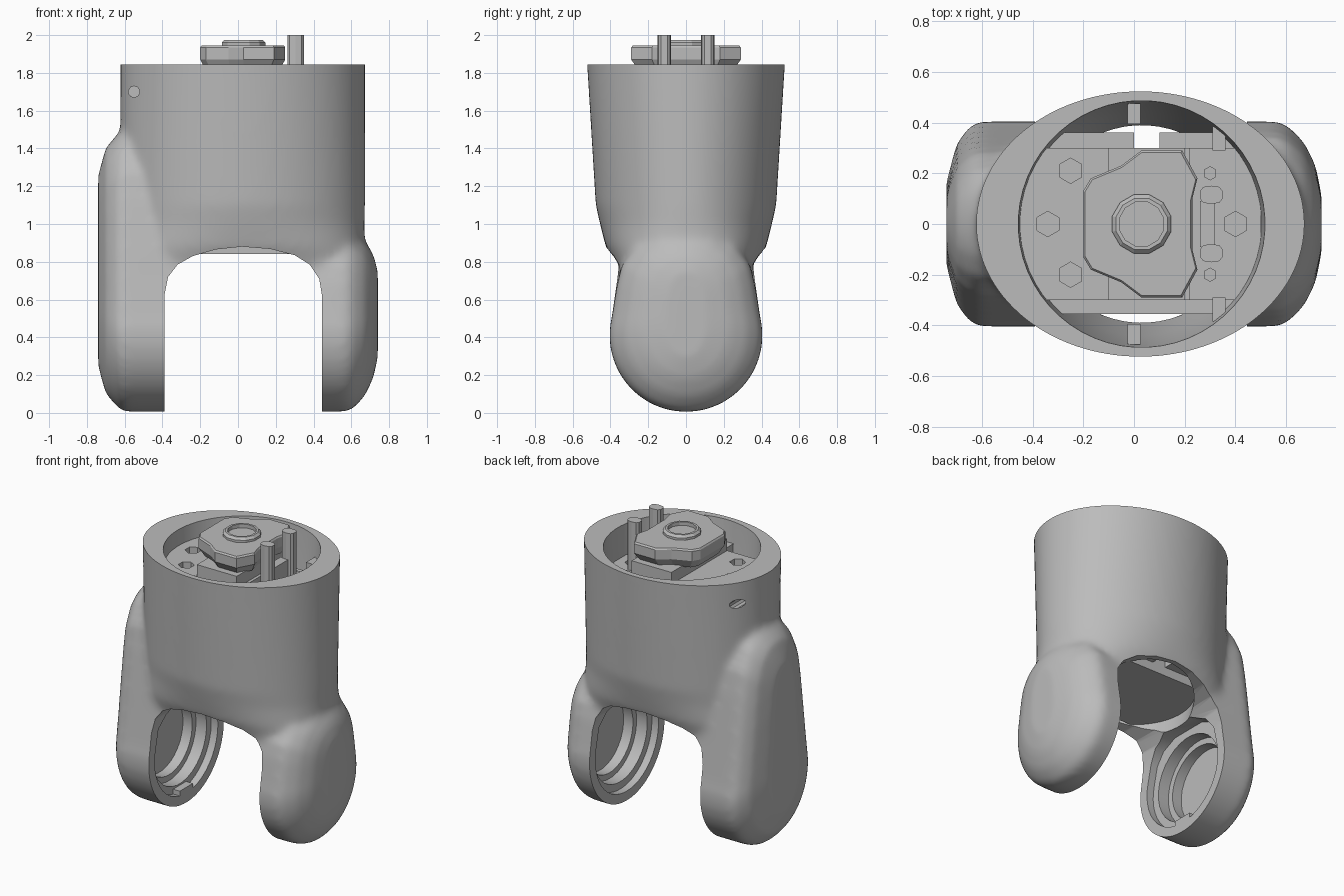
import bpy, bmesh, math
from mathutils import Vector

if "Cube" in bpy.data.objects:
    bpy.data.objects.remove(bpy.data.objects["Cube"])

grey = bpy.data.materials.new("satin_grey")
grey.use_nodes = True
grey.diffuse_color = (0.5, 0.5, 0.5, 1)
grey.node_tree.nodes["Principled BSDF"].inputs["Base Color"].default_value = (0.5, 0.5, 0.5, 1)


def loft(name, rings):
    """Closed solid through rings of equal point count."""
    bm = bmesh.new()
    loops = [[bm.verts.new(p) for p in ring] for ring in rings]
    n = len(loops[0])
    for a, b in zip(loops, loops[1:]):
        for i in range(n):
            j = (i + 1) % n
            bm.faces.new((a[i], a[j], b[j], b[i]))
    bm.faces.new(loops[0])
    bm.faces.new(loops[-1])
    bmesh.ops.recalc_face_normals(bm, faces=bm.faces)
    mesh = bpy.data.meshes.new(name)
    bm.to_mesh(mesh)
    bm.free()
    mesh.materials.append(grey)
    ob = bpy.data.objects.new(name, mesh)
    bpy.context.collection.objects.link(ob)
    return ob


def place(axis, u, v, t):
    return Vector({"x": (t, u, v), "y": (u, t, v), "z": (u, v, t)}[axis])


def prism(name, axis, outline, t0, t1):
    return loft(name, [[place(axis, u, v, t) for u, v in outline] for t in (t0, t1)])


def oval(cu, cv, ru, rv, n, power=2):
    pts = []
    for i in range(n):
        a = math.tau * (i + 0.5) / n
        c, s = math.cos(a), math.sin(a)
        pts.append((cu + ru * math.copysign(abs(c) ** (2 / power), c),
                    cv + rv * math.copysign(abs(s) ** (2 / power), s)))
    return pts


def rod(name, axis, u, v, r, t0, t1, n=32):
    return prism(name, axis, oval(u, v, r, r, n), t0, t1)


def box(name, x0, x1, y0, y1, z0, z1):
    return prism(name, "z", [(x0, y0), (x1, y0), (x1, y1), (x0, y1)], z0, z1)


def apply(ob, mod):
    bpy.context.view_layer.objects.active = ob
    bpy.ops.object.modifier_apply(modifier=mod.name)


def combine(ob, other, operation):
    mod = ob.modifiers.new(operation.lower(), "BOOLEAN")
    mod.operation = operation
    mod.solver = "EXACT"
    mod.object = other
    apply(ob, mod)
    bpy.data.objects.remove(other)


def blend(ob):
    """Melt the joined solids together with soft fillets."""
    mod = ob.modifiers.new("remesh", "REMESH")
    mod.mode = "VOXEL"
    mod.voxel_size = 0.02
    apply(ob, mod)
    mod = ob.modifiers.new("soften", "SMOOTH")
    mod.factor = 0.5
    mod.iterations = 14
    apply(ob, mod)


def smooth(ob, angle=32):
    bpy.ops.object.select_all(action="DESELECT")
    ob.select_set(True)
    bpy.context.view_layer.objects.active = ob
    bpy.ops.object.shade_smooth_by_angle(angle=math.radians(angle))


def mirrored(half):
    """Half outline from bottom to top, mirrored in its first coordinate."""
    return half + [(-u, v) for u, v in reversed(half)]


def lower_disc(steps=12):
    """Right half of the round arm end, bottom to just past the middle."""
    return [(0.405 * math.sin(a), 0.41 - 0.405 * math.cos(a))
            for a in (math.radians(5 + 100 * i / steps) for i in range(steps + 1))]


def arm(name, outline, cz, sections):
    return loft(name, [[Vector((x, y * sy, cz + (z - cz) * sz)) for y, z in outline]
                       for x, sy, sz in sections])


# Tapered oval sleeve: height, half width, half depth, squareness
sleeve = [(0.5, 0.62, 0.33, 3.2), (0.72, 0.64, 0.355, 3.2), (0.8, 0.645, 0.385, 2.8),
          (0.88, 0.645, 0.425, 2.4), (1.0, 0.645, 0.455, 2.1),
          (1.1, 0.648, 0.478, 2), (2.0, 0.648, 0.533, 2)]
body = loft("fork_body", [[Vector((x, y, z)) for x, y in oval(0.025, 0, rx, ry, 72, p)]
                          for z, rx, ry, p in sleeve])

# Short domed arm on the left, tall one on the right
short_outline = mirrored(lower_disc() + [(0.365, 0.68), (0.34, 0.78), (0.27, 0.88),
                                         (0.16, 0.95), (0.05, 0.98)])
tall_outline = mirrored(lower_disc() + [(0.365, 0.7), (0.345, 0.85), (0.31, 1.1),
                                        (0.28, 1.27), (0.21, 1.41), (0.12, 1.48), (0.04, 1.5)])
combine(body, arm("short_arm", short_outline, 0.55,
                  [(0.25, 1, 1), (0.57, 1, 1), (0.61, 0.95, 0.97), (0.67, 0.8, 0.85),
                   (0.715, 0.58, 0.68), (0.74, 0.28, 0.48)]), "UNION")
combine(body, arm("tall_arm", tall_outline, 0.75,
                  [(-0.2, 1, 1), (-0.61, 1, 1), (-0.65, 0.95, 0.95),
                   (-0.7, 0.78, 0.87), (-0.74, 0.4, 0.68)]), "UNION")
blend(body)

# Flat rim
combine(body, box("rim_cutter", -1, 1, -1, 1, 1.845, 2.2), "DIFFERENCE")

# Arch between the arms
arch = [(-0.39, -0.1), (-0.39, 0.62), (-0.37, 0.72), (-0.32, 0.785), (-0.24, 0.83),
        (-0.12, 0.865), (0.02, 0.88), (0.17, 0.868), (0.3, 0.835), (0.38, 0.785),
        (0.43, 0.71), (0.445, 0.62), (0.445, -0.1)]
combine(body, prism("arch_cutter", "y", arch, -1, 1), "DIFFERENCE")

# Hollow inside of the sleeve
hollow = [(0.6, 0.38, 0.36), (0.88, 0.41, 0.39), (1.1, 0.44, 0.44), (1.9, 0.49, 0.49)]
combine(body, loft("hollow_cutter", [[Vector((x, y, z)) for x, y in oval(0.03, 0, rx, ry, 56)]
                                     for z, rx, ry in hollow]), "DIFFERENCE")

# Stepped bearing seats on the inner arm faces
slot = mirrored([(y * 0.84, 0.41 + (z - 0.41) * 0.84) for y, z in lower_disc()]
                + [(0.3, 0.62), (0.24, 0.7), (0.13, 0.75)])
for side, face in ((-1, 0.39), (1, 0.445)):
    inner = side * (face - 0.05)
    combine(body, prism("slot_cutter", "x", slot, inner, side * (face + 0.05)), "DIFFERENCE")
    combine(body, rod("seat_cutter", "x", 0, 0.41, 0.29, inner, side * (face + 0.13)), "DIFFERENCE")
    combine(body, rod("bore_cutter", "x", 0, 0.41, 0.25, inner, side * (face + 0.2)), "DIFFERENCE")

# Blind screw holes in the right wall, front and back
for side in (-1, 1):
    combine(body, rod("screw_cutter", "y", -0.55, 1.7, 0.03, side * 0.1, side * 0.6, 10),
            "DIFFERENCE")
smooth(body)

# Key at the foot of the tall arm
box("foot_key", -0.46, -0.39, -0.07, 0.07, 0.03, 0.11)

# Core block inside the sleeve with hexagonal screw pits
core = box("core_block", -0.45, 0.22, -0.3, 0.3, 0.84, 1.74)
for x, y in ((-0.25, 0.21), (-0.34, 0), (-0.25, -0.2)):
    combine(core, rod("pit_cutter", "z", x, y, 0.05, 1.64, 1.8, 6), "DIFFERENCE")
low_core = box("core_step", 0.22, 0.5, -0.3, 0.3, 0.84, 1.64)
combine(low_core, rod("pit_cutter", "z", 0.4, 0, 0.05, 1.54, 1.8, 6), "DIFFERENCE")
for name, x0, x1, y0, y1 in (("front_flange", -0.36, 0.42, -0.355, -0.29),
                             ("back_flange_right", -0.36, 0.0, 0.29, 0.36),
                             ("back_flange_left", 0.1, 0.42, 0.29, 0.36)):
    box(name, x0, x1, y0, y1, 0.9, 1.62)

# Guide ribs and corner posts along the sleeve wall
for side, label in ((-1, "front"), (1, "back")):
    near, far = sorted((side * 0.395, side * 0.475))
    box(label + "_rib", -0.025, 0.025, near, far, 1.45, 1.7)
    near, far = sorted((side * 0.29, side * 0.385))
    box(label + "_post", 0.31, 0.36, near, far, 1.3, 1.72)

# Pedestal and raised cap with angled corners
prism("cap_pedestal", "z", [(-0.1, -0.3), (0.2, -0.3), (0.2, 0.3), (-0.1, 0.3)], 1.7, 1.82)
half = [(-0.2, 0.13), (-0.17, 0.18), (-0.05, 0.23), (0.03, 0.29), (0.19, 0.29),
        (0.25, 0.18), (0.23, 0.1)]
cap_outline = half + [(x, -y) for x, y in reversed(half)]
loft("top_cap", [[Vector((0.02 + (x - 0.02) * s, y * s, z)) for x, y in cap_outline]
                 for z, s in ((1.81, 0.85), (1.87, 1), (1.935, 1), (1.945, 0.97))])

# Ring nut on the cap
nut = loft("ring_nut", [[Vector((x, y, z)) for x, y in oval(0.03, 0, r, r, 12)]
                        for z, r in ((1.92, 0.12), (1.96, 0.12), (1.975, 0.105))])
combine(nut, rod("nut_cutter", "z", 0.03, 0, 0.09, 1.95, 2.05, 12), "DIFFERENCE")

# Pair of upright prongs with a bridge between them
for side, label in ((-1, "front"), (1, "back")):
    prism(label + "_prong", "z", oval(0.305, side * 0.115, 0.045, 0.036, 10, 3), 1.6, 2.0)
    rod(label + "_stud", "z", 0.3, side * 0.2, 0.028, 1.6, 1.68, 6)
box("prong_bridge", 0.26, 0.32, -0.09, 0.09, 1.6, 1.82)
